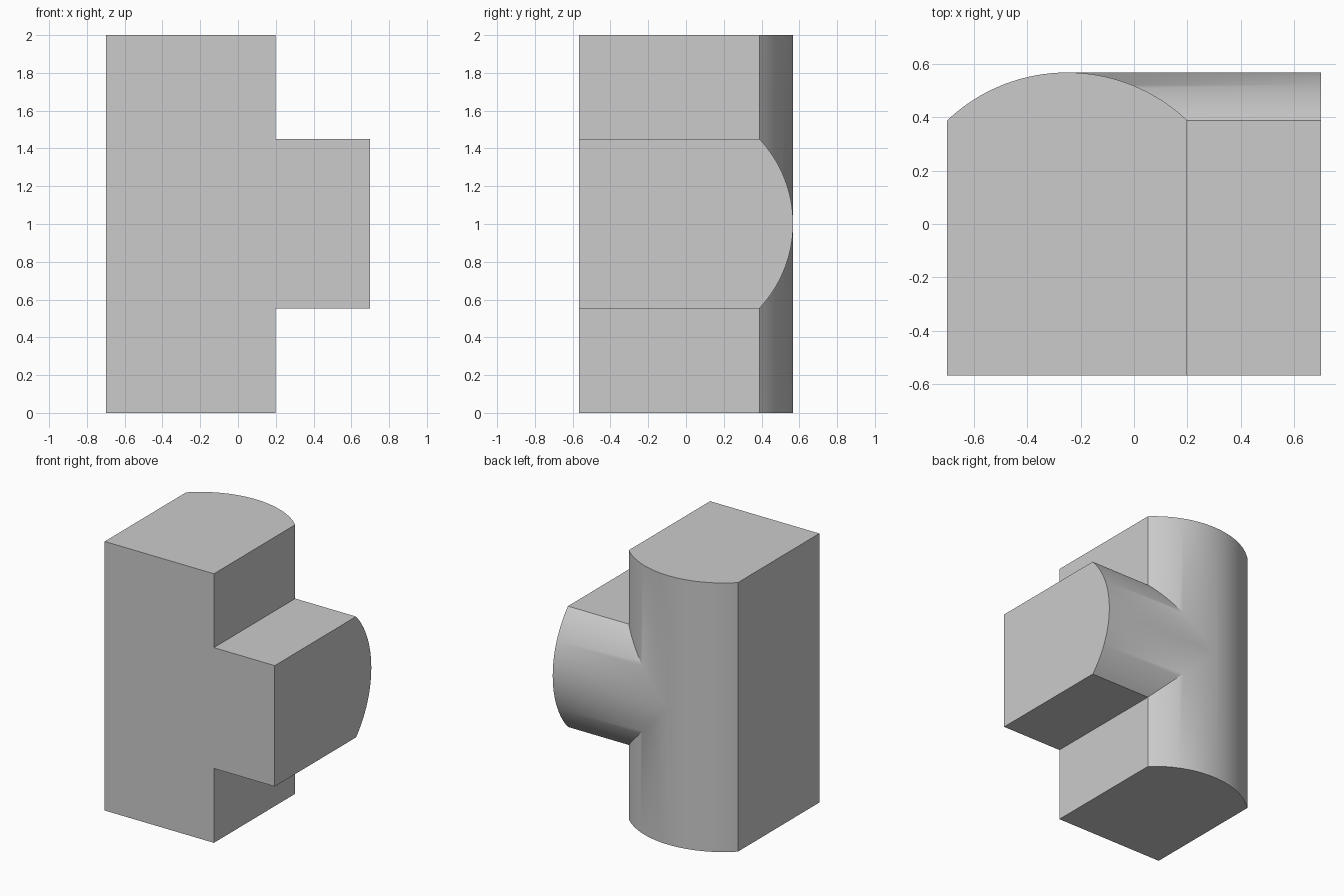
import bpy, bmesh, math
from mathutils import Vector

if "Cube" in bpy.data.objects:
    bpy.data.objects.remove(bpy.data.objects["Cube"])

HALF, FRONT, SHOULDER, CREST = 0.449, -0.567, 0.388, 0.567
SEGMENTS = 32


def profile():
    """Square-sided section with a shallow arc on the back: (width, depth)."""
    rise = CREST - SHOULDER
    radius = (HALF ** 2 + rise ** 2) / (2 * rise)
    sweep = math.asin(HALF / radius)
    pts = [(-HALF, FRONT), (HALF, FRONT)]
    for i in range(SEGMENTS + 1):
        a = sweep * (1 - 2 * i / SEGMENTS)
        pts.append((radius * math.sin(a), CREST - radius + radius * math.cos(a)))
    return pts


def prism(name, place, along):
    bm = bmesh.new()
    face = bm.faces.new([bm.verts.new(place(u, v)) for u, v in profile()])
    ext = bmesh.ops.extrude_face_region(bm, geom=[face])
    verts = [g for g in ext["geom"] if isinstance(g, bmesh.types.BMVert)]
    bmesh.ops.translate(bm, verts=verts, vec=Vector(along))
    bmesh.ops.recalc_face_normals(bm, faces=bm.faces)
    mesh = bpy.data.meshes.new(name)
    bm.to_mesh(mesh)
    bm.free()
    ob = bpy.data.objects.new(name, mesh)
    bpy.context.collection.objects.link(ob)
    return ob


# Upright column and the side branch with the same section
column = prism("column", lambda u, v: (u - 0.25, v, 0), (0, 0, 2))
branch = prism("side_branch", lambda u, v: (-0.28, v, 1.002 + u), (0.979, 0, 0))

# Fuse the two into one solid tee
mod = column.modifiers.new("fuse", 'BOOLEAN')
mod.operation = 'UNION'
mod.solver = 'EXACT'
mod.object = branch
bpy.context.view_layer.objects.active = column
column.select_set(True)
bpy.ops.object.modifier_apply(modifier=mod.name)
bpy.data.objects.remove(branch)

# Smooth arcs, crisp edges
bpy.ops.object.shade_smooth_by_angle(angle=math.radians(30))
